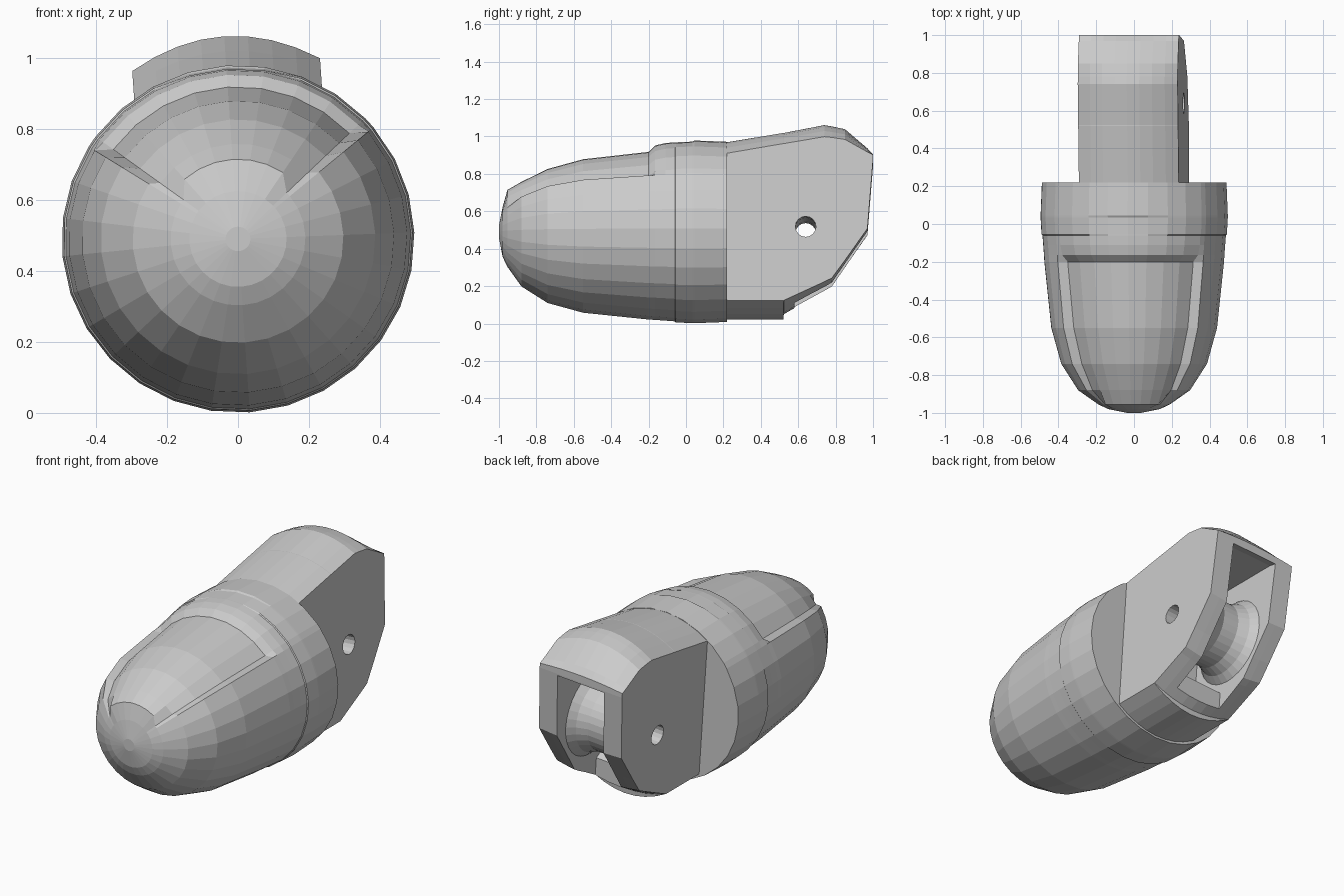
import bpy, bmesh, math
from mathutils import Matrix, Vector

if "Cube" in bpy.data.objects:
    bpy.data.objects.remove(bpy.data.objects["Cube"])

CZ = 0.49                       # height of the long axis
# the whole object is rolled a few degrees about its long axis
ROLL = (Matrix.Translation((0, 0, CZ)) @ Matrix.Rotation(math.radians(-3.9), 4, 'Y')
        @ Matrix.Translation((0, 0, -CZ)))


def finish(name, bm):
    bmesh.ops.remove_doubles(bm, verts=bm.verts, dist=1e-5)
    bmesh.ops.recalc_face_normals(bm, faces=bm.faces)
    me = bpy.data.meshes.new(name)
    bm.to_mesh(me)
    bm.free()
    me.transform(ROLL)
    ob = bpy.data.objects.new(name, me)
    bpy.context.collection.objects.link(ob)
    return ob


def loft(name, rings, caps=True, closed=False):
    """Join equal-length point loops into a skin."""
    bm = bmesh.new()
    vs = [[bm.verts.new(p) for p in r] for r in rings]
    n = len(rings[0])
    pairs = list(zip(vs, vs[1:])) + ([(vs[-1], vs[0])] if closed else [])
    for a, b in pairs:
        for i in range(n):
            j = (i + 1) % n
            bm.faces.new((a[i], a[j], b[j], b[i]))
    if caps and not closed:
        bm.faces.new(vs[0])
        bm.faces.new(vs[-1])
    return finish(name, bm)


def circle_x(x, y, z, r, n):
    return [(x, y + r * math.cos(2 * math.pi * k / n), z + r * math.sin(2 * math.pi * k / n))
            for k in range(n)]


def cut(target, cutter):
    m = target.modifiers.new("cut", 'BOOLEAN')
    m.object = cutter
    m.operation = 'DIFFERENCE'
    m.solver = 'EXACT'
    cutter.hide_render = True
    bpy.context.view_layer.update()
    dg = bpy.context.evaluated_depsgraph_get()
    me = bpy.data.meshes.new_from_object(target.evaluated_get(dg))
    target.modifiers.clear()
    target.data = me
    bpy.data.objects.remove(cutter)


# Bullet body: y, normal radius, radius on the top panel, panel half-angle
PROFILE = [
    (-1.0, .035, .035, 0), (-.98, .137, .137, 0), (-.955, .19, .228, 38),
    (-.88, .297, .272, 51), (-.74, .387, .342, 51), (-.55, .44, .395, 51),
    (-.2, .477, .435, 51), (-.165, .479, .470, 51), (-.11, .483, .483, 0),
    (-.06, .487, .487, 0), (-.055, .492, .487, 14), (.035, .497, .491, 14),
    (.045, .497, .497, 0), (.22, .490, .490, 0)]
ANGLES = [-50 + 12.5 * k for k in range(9)] + [54 + 12.6 * k for k in range(21)]
rings = []
for y, r, rp, half in PROFILE:
    ring = []
    for a in ANGLES:
        off = a if a <= 180 else a - 360
        rad = rp if abs(off) <= half else r
        t = math.radians(a)
        ring.append((rad * math.sin(t), y, CZ + .985 * rad * math.cos(t)))
    rings.append(ring)
loft("body", rings)

# Rear fork: y, top centre, top side, bottom centre, bottom side
W, N = .265, 8
STATIONS = [
    (.20, .967, .89, .02, .105), (.52, 1.02, .945, .02, .105), (.523, 1.02, .945, .05, .105),
    (.74, 1.062, .982, .175, .205), (.78, 1.055, .978, .20, .225), (.85, 1.04, .967, .305, .32),
    (.97, .935, .90, .48, .49), (1.0, .90, .885, .86, .86)]
XS = [-W + 2 * W * k / N for k in range(N + 1)]
sections = []
for y, tc, ts, bc, bs in STATIONS:
    bulge = [1 - (x / W) ** 2 for x in XS]
    top = [(x, y, ts + (tc - ts) * q) for x, q in zip(XS, bulge)]
    bottom = [(x, y, bs + (bc - bs) * q) for x, q in zip(XS, bulge)]
    sections.append(top + bottom[::-1])
fork = loft("rear_fork", sections)

# Slot for the pulley, open to the back and below
SLOT = [(.36, .86), (.95, .86), (1.1, .83), (1.1, -.1), (.58, -.1), (.58, .2), (.36, .32)]
cut(fork, loft("slot_cutter", [[(x, y, z) for y, z in SLOT] for x in (-.15, .15)]))

# Axle hole
HY, HZ, HR = .64, .50, .055
cut(fork, loft("hole_cutter", [circle_x(x, HY, HZ, HR, 16) for x in (-.5, .5)]))

# Grooved pulley with a bored centre
GROOVE = [(-.15, HR), (-.15, .25), (-.11, .215), (-.05, .19), (.05, .19),
          (.11, .215), (.15, .25), (.15, HR)]
loft("pulley", [circle_x(x, HY, HZ, r, 32) for x, r in GROOVE], closed=True)
